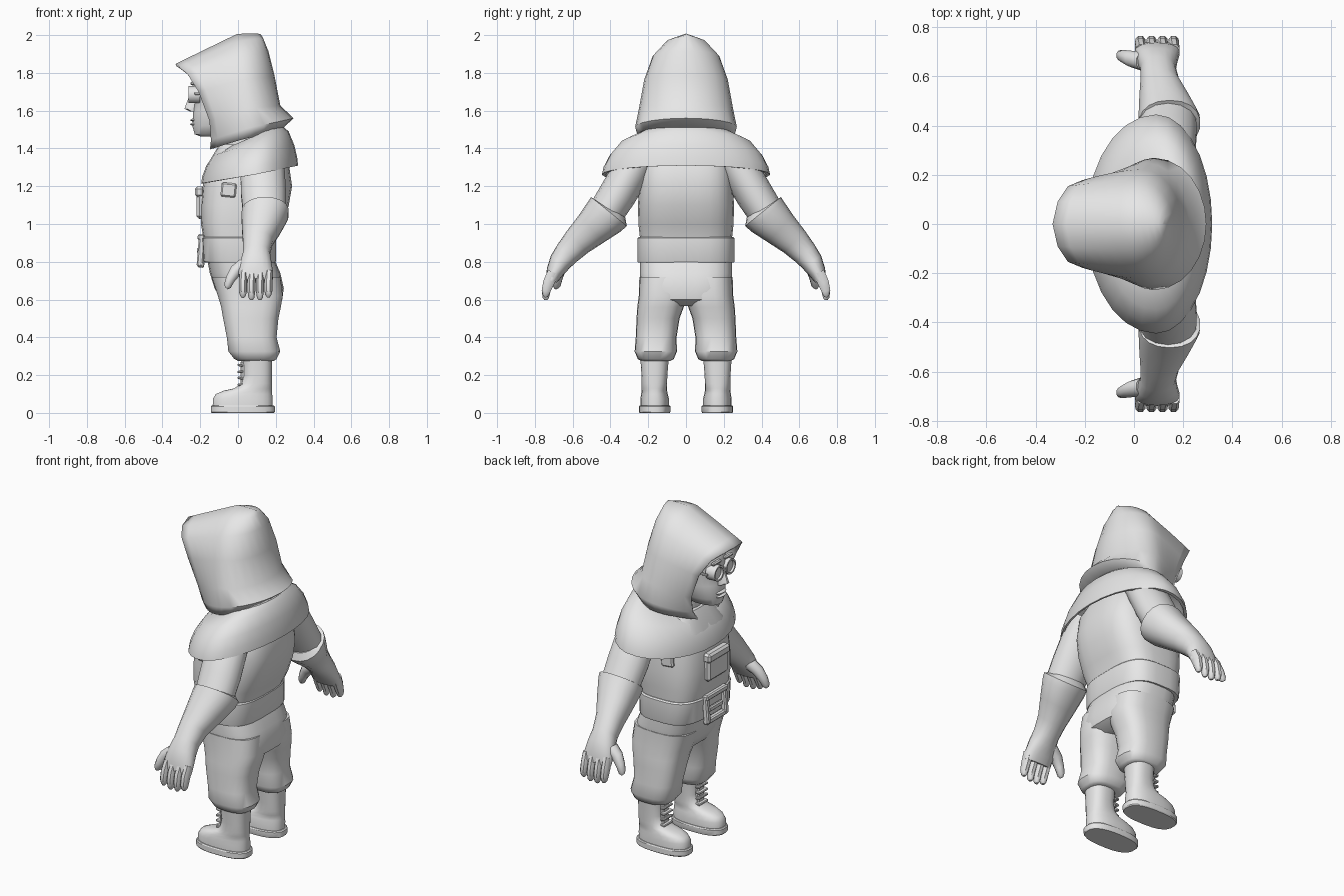
import bpy, bmesh, math
from mathutils import Vector as V

GREY = bpy.data.materials.new("plain_grey")
GREY.diffuse_color = (0.8, 0.8, 0.8, 1)


def finish(name, bm, angle=40):
    bmesh.ops.remove_doubles(bm, verts=bm.verts, dist=0.0004)
    bmesh.ops.recalc_face_normals(bm, faces=bm.faces)
    me = bpy.data.meshes.new(name)
    bm.to_mesh(me)
    bm.free()
    ob = bpy.data.objects.new(name, me)
    bpy.context.collection.objects.link(ob)
    me.materials.append(GREY)
    bpy.ops.object.select_all(action='DESELECT')
    ob.select_set(True)
    bpy.context.view_layer.objects.active = ob
    bpy.ops.object.shade_smooth_by_angle(angle=math.radians(angle))
    return ob


def skin(name, rings, closed=True, caps=True, angle=40):
    bm = bmesh.new()
    rows = [[bm.verts.new(p) for p in r] for r in rings]
    n = len(rows[0])
    for a, b in zip(rows, rows[1:]):
        for i in range(n if closed else n - 1):
            j = (i + 1) % n
            bm.faces.new((a[i], a[j], b[j], b[i]))
    if caps:
        bm.faces.new(rows[0])
        bm.faces.new(rows[-1])
    return finish(name, bm, angle)


def oval(c, u, v, power=2.0, n=20):
    """Rounded section around c spanned by the half axes u and v."""
    pts = []
    for i in range(n):
        a = 2 * math.pi * (i + 0.5) / n
        k, s = math.cos(a), math.sin(a)
        f = lambda t: math.copysign(abs(t) ** (2 / power), t)
        pts.append(V(c) + V(u) * f(k) + V(v) * f(s))
    return pts


def stack(name, levels, power=2.0, n=20, angle=40):
    """Levels are (z, x min, x max, y min, y max)."""
    return skin(name, [oval(((a + b) / 2, (c + d) / 2, z), ((b - a) / 2, 0, 0),
                            (0, (d - c) / 2, 0), power, n)
                       for z, a, b, c, d in levels], angle=angle)


def sided(levels, s):
    return [(z, a, b, min(c * s, d * s), max(c * s, d * s)) for z, a, b, c, d in levels]


def limb(name, sections, s, power=2.0, n=14):
    """Sections are (x, y, z, half width in x, half thickness), following the path."""
    rings = []
    for i, (x, y, z, rx, rt) in enumerate(sections):
        p, q = sections[max(i - 1, 0)], sections[min(i + 1, len(sections) - 1)]
        t = V((0, q[1] - p[1], q[2] - p[2])).normalized()
        rings.append(oval((x, y * s, z), (rx, 0, 0), (0, -t.z * s * rt, t.y * rt), power, n))
    return skin(name, rings)


def box(name, c, size, bevel=0.01, tilt=0):
    bm = bmesh.new()
    bmesh.ops.create_cube(bm, size=1)
    for v in bm.verts:
        v.co = V((v.co.x * size[0], v.co.y * size[1], v.co.z * size[2]))
    bmesh.ops.bevel(bm, geom=bm.edges[:], offset=bevel, segments=1, affect='EDGES')
    ob = finish(name, bm, 30)
    ob.location = c
    ob.rotation_euler.y = tilt
    return ob


# Torso, hips and belt
stack("torso", [(0.80, -.165, .18, -.24, .24), (0.93, -.185, .20, -.245, .245),
                (1.00, -.197, .235, -.253, .253), (1.10, -.197, .27, -.255, .255),
                (1.20, -.188, .287, -.25, .25), (1.32, -.16, .27, -.24, .24),
                (1.42, -.10, .22, -.16, .16)], 3.2, 28)
stack("hips", [(0.565, -.03, .18, -.12, .12), (0.60, -.09, .235, -.215, .215),
               (0.66, -.125, .243, -.24, .24), (0.74, -.15, .225, -.245, .245),
               (0.82, -.165, .19, -.245, .245)], 3, 28)
stack("belt", [(0.795, -.178, .198, -.255, .255), (0.805, -.185, .203, -.258, .258),
               (0.925, -.192, .203, -.258, .258), (0.932, -.185, .198, -.25, .25)], 3.2, 28, 30)

# Buckle frame, prong and chest pouch
for z in (0.785, 0.93):
    box("buckle_bar", (-.196, 0, z), (.035, .2, .032), .007, .08)
for y in (-.085, .085):
    box("buckle_side", (-.196, y, .858), (.034, .032, .165), .007, .08)
box("buckle_prong", (-.208, .02, .86), (.02, .13, .03), .006)
box("pouch", (-.195, 0, 1.11), (.05, .19, .165), .015)
box("pouch_flap", (-.203, 0, 1.17), (.05, .2, .055), .012)
for s in (-1, 1):
    box("pocket_flap", (-.05, .247 * s, 1.18), (.08, .025, .075), .008, .1)

# Shoulder cape: hem is lower at the front, higher at the back
rings = []
for k, drop in [(0.25, 0.225), (0.55, 0.205), (0.78, 0.165), (0.91, 0.10), (0.98, 0.04),
                (1.0, 0.0), (0.955, 0.0), (0.88, 0.09), (0.6, 0.165)]:
    ring = []
    for i in range(28):
        a = 2 * math.pi * i / 28
        c, sn = math.cos(a), math.sin(a)
        x = 0.09 + k * c * (0.228 if c > 0 else 0.285)
        z = 1.262 + 0.047 * c + drop * (1 + 0.10 * c)
        ring.append(V((x, 0.445 * k * sn, z)))
    rings.append(ring)
skin("shoulder_cape", rings, caps=False)

# Hood: layers run from the face opening around the side to the back
layers = [((-.14, .09, 1.40), (.06, .24, 1.46), (.205, 1.495)),
          ((-.135, .125, 1.45), (.08, .255, 1.515), (.28, 1.56)),
          ((-.145, .155, 1.55), (.05, .235, 1.61), (.212, 1.62)),
          ((-.205, .165, 1.70), (.03, .208, 1.76), (.18, 1.78)),
          ((-.265, .142, 1.79), (.01, .165, 1.88), (.148, 1.91)),
          ((-.305, .085, 1.822), (.0, .095, 1.955), (.122, 1.975)),
          ((-.325, 0, 1.835), (.0, 0, 1.993), (.11, 1.995))]
rings = []
for f, m, b in layers:
    half = []
    for i in range(7):
        e = i / 6
        w = 1 - (1 - e) ** 1.6
        half.append(V((f[0] + (m[0] - f[0]) * e, f[1] + (m[1] - f[1]) * w,
                       f[2] + (m[2] - f[2]) * e)))
    for i in range(1, 7):
        a = math.pi / 2 * i / 6
        half.append(V((m[0] + (b[0] - m[0]) * math.sin(a), m[1] * math.cos(a),
                       m[2] + (b[1] - m[2]) * math.sin(a))))
    rings.append(half + [V((p.x, -p.y, p.z)) for p in half[-2::-1]])
hood = skin("hood", rings, closed=False, caps=False, angle=45)
mod = hood.modifiers.new("cloth_thickness", 'SOLIDIFY')
mod.thickness = 0.014
mod.offset = -1

# Head, nose, lips, ears and glasses
stack("neck", [(1.35, -.08, .15, -.1, .1), (1.55, -.09, .13, -.1, .1)])
stack("head", [(1.462, -.195, -.09, -.04, .04), (1.475, -.23, -.03, -.068, .068),
               (1.52, -.243, .04, -.098, .098), (1.60, -.238, .09, -.118, .118),
               (1.66, -.225, .11, -.122, .122), (1.71, -.245, .11, -.125, .125),
               (1.78, -.235, .10, -.115, .115), (1.84, -.17, .07, -.075, .075)], 2.3, 24)
stack("nose", [(1.595, -.255, -.21, -.03, .03), (1.61, -.285, -.2, -.03, .03),
               (1.64, -.275, -.2, -.02, .02), (1.70, -.25, -.2, -.014, .014)], 2, 10)
for z in (1.528, 1.55):
    stack("lip", [(z - .012, -.235, -.2, -.04, .04), (z, -.256, -.2, -.045, .045),
                  (z + .01, -.238, -.2, -.04, .04)], 2, 12)
for s in (-1, 1):
    y = .056 * s
    rim = [oval((x, y, 1.685), (0, r, 0), (0, 0, r), 2, 16)
           for x, r in [(-.2, .046), (-.262, .046), (-.262, .036), (-.25, .034)]]
    skin("glasses_lens", rim, angle=30)
    box("glasses_arm", (-.15, .122 * s, 1.69), (.16, .012, .014), .003)
    box("eyebrow", (-.24, y, 1.745), (.025, .075, .018), .006)
box("glasses_bridge", (-.252, 0, 1.69), (.014, .035, .012), .003)

for s in (-1, 1):
    # Upper arm and gauntlet
    limb("upper_arm", [(.13, .22, 1.38, .11, .08), (.13, .29, 1.28, .12, .10),
                       (.135, .36, 1.16, .122, .10), (.14, .43, 1.05, .115, .095)], s)
    limb("gauntlet", [(.145, .40, 1.08, .10, .09), (.145, .408, 1.066, .125, .122),
                      (.142, .43, 1.043, .125, .118), (.125, .50, .975, .105, .098),
                      (.105, .575, .905, .08, .08), (.098, .63, .845, .072, .068),
                      (.095, .665, .80, .082, .06), (.094, .695, .745, .092, .046),
                      (.095, .712, .70, .09, .03)], s, 2.2, 18)
    # Four fingers and a thumb
    for i, tip in enumerate((.61, .598, .598, .612)):
        x = .026 + .045 * i
        limb("finger", [(x + .004, .703, .745, .022, .032), (x, .727, .69, .023, .032),
                        (x, .741, .645, .022, .025), (x, .742, tip + .012, .017, .018),
                        (x, .741, tip, .008, .009)], s, 2.2, 8)
    skin("thumb", [oval((x, y * s, z), (r * .8, 0, -r * .6), (0, r, 0), 2, 10)
                   for x, y, z, r in [(.04, .66, .79, .04), (-.01, .67, .755, .034),
                                      (-.04, .68, .71, .027), (-.055, .685, .675, .022),
                                      (-.062, .688, .66, .01)]])
    # Breeches leg gathered above the boot
    stack("breeches_leg", sided([
        (.275, .0, .19, .085, .235), (.285, -.02, .205, .065, .255),
        (.325, -.052, .225, .048, .272), (.40, -.06, .205, .05, .266),
        (.50, -.08, .215, .034, .262), (.56, -.09, .228, .012, .258),
        (.62, -.108, .238, -.005, .25), (.72, -.14, .225, -.01, .247)], s), 2.7, 22)
    # Boot: sole, foot with shaft, and laces
    stack("sole", sided([(0, -.14, .192, .085, .246), (.006, -.145, .196, .082, .25),
                         (.034, -.145, .196, .082, .25), (.04, -.14, .19, .086, .246)], s),
          2.6, 24, 30)
    stack("boot", sided([
        (.035, -.135, .184, .09, .242), (.075, -.134, .184, .09, .242),
        (.10, -.118, .182, .096, .238), (.118, -.075, .18, .1, .236),
        (.13, -.02, .18, .1, .235), (.155, .015, .18, .1, .235),
        (.20, .028, .18, .098, .236), (.30, .025, .182, .09, .243)], s), 2.5, 24)
    box("boot_tongue", (.028, .168 * s, .205), (.03, .06, .14), .008)
    for i in range(4):
        box("lace", (.012, .168 * s, .15 + .034 * i), (.03, .085, .013), .004,
            .25 if i % 2 else -.15)
